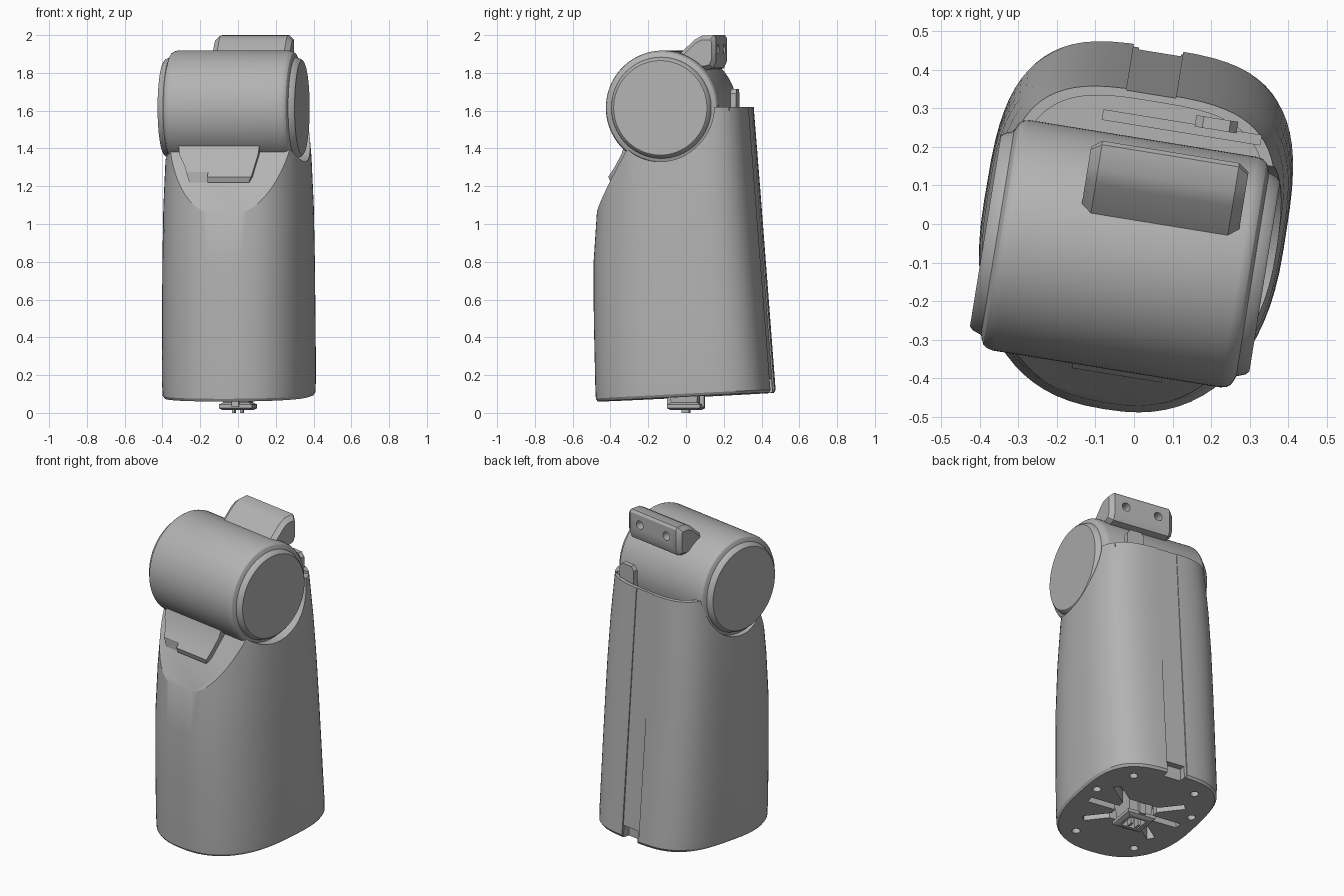
import bpy, bmesh
from math import cos, sin, pi, radians, copysign
from mathutils import Matrix, Vector

if "Cube" in bpy.data.objects:
    bpy.data.objects.remove(bpy.data.objects["Cube"])

grey = bpy.data.materials.new("light grey")
grey.use_nodes = True
GREY = (0.45, 0.45, 0.45, 1)
grey.diffuse_color = GREY
grey.node_tree.nodes["Principled BSDF"].inputs["Base Color"].default_value = GREY

parts = []


def loft(name, rings, keep=True):
    """Skin a closed solid through a list of point rings."""
    bm = bmesh.new()
    loops = [[bm.verts.new(p) for p in ring] for ring in rings]
    n = len(loops[0])
    for a, b in zip(loops, loops[1:]):
        for i in range(n):
            j = (i + 1) % n
            bm.faces.new((a[i], a[j], b[j], b[i]))
    bm.faces.new(loops[0])
    bm.faces.new(loops[-1])
    bmesh.ops.recalc_face_normals(bm, faces=bm.faces)
    mesh = bpy.data.meshes.new(name)
    bm.to_mesh(mesh)
    bm.free()
    ob = bpy.data.objects.new(name, mesh)
    bpy.context.collection.objects.link(ob)
    mesh.materials.append(grey)
    if keep:
        parts.append(ob)
    return ob


def box(name, x, y, z, keep=True):
    ring = [(x[0], y[0]), (x[1], y[0]), (x[1], y[1]), (x[0], y[1])]
    return loft(name, [[(px, py, h) for px, py in ring] for h in z], keep)


def rod(name, centre, axis, radius, length, keep=True, n=20):
    turn = Vector(axis).to_track_quat("Z", "Y")
    ends = (-length / 2, length / 2)
    return loft(name, [[Vector(centre) + turn @ Vector((
        radius * cos(2 * pi * i / n), radius * sin(2 * pi * i / n), h))
        for i in range(n)] for h in ends], keep)


def cut(ob, cutter):
    mod = ob.modifiers.new("cut", "BOOLEAN")
    mod.object, mod.operation, mod.solver = cutter, "DIFFERENCE", "EXACT"
    bpy.context.view_layer.objects.active = ob
    bpy.ops.object.modifier_apply(modifier=mod.name)
    bpy.data.objects.remove(cutter)


def section(z, half, front, back, n=72):
    """Rounded plan outline, squarer at the back than at the front."""
    pts = []
    for i in range(n):
        c, s = cos(2 * pi * i / n), sin(2 * pi * i / n)
        e = 2 / 3.3 if s > 0 else 2 / 2.4
        x = half * copysign(abs(c) ** e, c)
        y = (back if s > 0 else front) * copysign(abs(s) ** e, s)
        pts.append((x, y, z + 0.053 * (y + 0.47) * max(0, 1 - z / 1.5)))
    return pts


def back_at(z):
    return 0.468 - 0.076 * z


TOP, AXIS_Y, AXIS_Z = 1.62, -0.08, 1.615

# Tapered housing
levels = [(0.06, 0.38, 0.465), (0.075, 0.39, 0.475), (0.15, 0.394, 0.478),
          (0.5, 0.393, 0.486), (0.8, 0.391, 0.487), (1.08, 0.387, 0.468),
          (1.35, 0.376, 0.44), (TOP, 0.354, 0.4)]
housing = loft("housing", [section(z, h, f, back_at(z) - (0.01 if z < 0.07 else 0))
                           for z, h, f in levels])

# Sloped front opening running into a round cradle
profile = [(-0.7, 0.66)]
for i in range(25):
    a = radians(230 + 130 * i / 24)
    profile.append((AXIS_Y + 0.285 * cos(a), AXIS_Z + 0.285 * sin(a)))
profile += [(0.2, 2.2), (-0.7, 2.2)]
cut(housing, loft("cradle_cutter", [[(x, y, z) for y, z in profile] for x in (-0.6, 0.6)], False))

# Shallow tray inside the rear rim, with a long slot
cut(housing, loft("tray_cutter", [section(z, 0.328, 0.1, 0.322) for z in (1.55, 1.8)], False))
cut(housing, box("slot_cutter", (-0.125, 0.29), (0.255, 0.28), (1.42, 1.7), False))

# Rear strip and cable notch
cut(housing, loft("strip_cutter", [
    [(-0.075, back_at(z) - 0.005, z), (0.055, back_at(z) - 0.005, z),
     (0.055, 0.7, z), (-0.075, 0.7, z)] for z in (-0.1, 1.8)], False))
cut(housing, box("notch_cutter", (-0.06, 0.05), (0.41, 0.6), (-0.1, 0.18), False))

# Underside: central well, radiating slots and screw holes
cut(housing, box("well_cutter", (-0.11, 0.11), (-0.11, 0.11), (-0.1, 0.2), False))
for deg in (0, 40, 140, 180, 220, 320):
    slot = box("spoke_cutter", (0.05, 0.29), (-0.023, 0.023), (-0.1, 0.16), False)
    slot.data.transform(Matrix.Rotation(radians(deg), 4, "Z"))
    cut(housing, slot)
for side in (-1, 1):
    for x, y in ((0.2, 0.33), (0.31, 0.11), (0.19, -0.32)):
        cut(housing, rod("screw_cutter", (side * x, y, 0.05), (0, 0, 1), 0.024, 0.2, False))

# Plug hanging in the well
plug = loft("plug", [[(sx * r, sy * r, z) for sx, sy in ((-1, -1), (1, -1), (1, 1), (-1, 1))]
                     for z, r in ((0.015, 0.07), (0.025, 0.088), (0.045, 0.088),
                                  (0.055, 0.07), (0.21, 0.085))])
cut(plug, box("plug_cutter", (-0.05, 0.05), (-0.05, 0.05), (-0.1, 0.1), False))
for side in (-1, 1):
    box("plug_latch", (-0.02, 0.02), sorted((side * 0.075, side * 0.1)), (0.03, 0.12))
    box("plug_prong", sorted((side * 0.015, side * 0.03)), (-0.02, 0.02), (0.0, 0.14))

# Drum with stepped, rounded ends
end = [(0.0, 0.25), (0.008, 0.259), (0.032, 0.268), (0.036, 0.28),
       (0.042, 0.292), (0.052, 0.299), (0.068, 0.303)]
turned = [(-0.378 + d, r) for d, r in end] + [(0.357 - d, r) for d, r in reversed(end)]
loft("drum", [[(x, AXIS_Y + r * cos(2 * pi * i / 96), AXIS_Z + r * sin(2 * pi * i / 96))
               for i in range(96)] for x, r in turned])

# Mounting clip on top, chamfered ends and two screw holes
outline = [(-0.005, 1.89), (0.085, 1.975), (0.125, 1.997), (0.19, 2.0), (0.2, 1.985),
           (0.2, 1.86), (0.185, 1.825), (0.15, 1.815), (0.09, 1.82)]
clip = loft("mounting_clip", [[(x, 0.12 + (y - 0.12) * s, 1.9 + (z - 1.9) * s)
                               for y, z in outline]
                              for x, s in ((-0.142, 0.75), (-0.115, 1), (0.245, 1), (0.272, 0.75))])
for x in (-0.04, 0.17):
    cut(clip, rod("clip_hole_cutter", (x, 0.2, 1.925), (0, 1, 0), 0.026, 0.14, False))

# Latch tab behind the drum
loft("rear_tab", [[(0.17 + x, y, z) for x, z in ((-0.055, 1.45), (0.055, 1.45), (0.055, 1.69),
                                                 (0.035, 1.715), (-0.035, 1.715), (-0.055, 1.69))]
                  for y in (0.275, 0.305)])

# Bracket under the front of the drum
bracket = loft("front_bracket", [
    [(x0, y, z), (x1, y, z), (x1, y + 0.25, z), (x0, y + 0.25, z)]
    for z, y, x0, x1 in ((1.22, -0.385, -0.2, 0.12), (1.25, -0.395, -0.21, 0.135),
                         (1.3, -0.36, -0.225, 0.145), (1.37, -0.32, -0.265, 0.16),
                         (1.43, -0.3, -0.27, 0.165))])
cut(bracket, box("bracket_cutter", (-0.3, -0.1), (-0.5, -0.375), (1.1, 1.275), False))

# Turn the whole model slightly and shade it
for ob in bpy.context.selected_objects:
    ob.select_set(False)
for ob in parts:
    ob.data.transform(Matrix.Rotation(radians(-9.2), 4, "Z"))
    ob.select_set(True)
    bpy.context.view_layer.objects.active = ob
bpy.ops.object.shade_smooth_by_angle(angle=radians(28))
